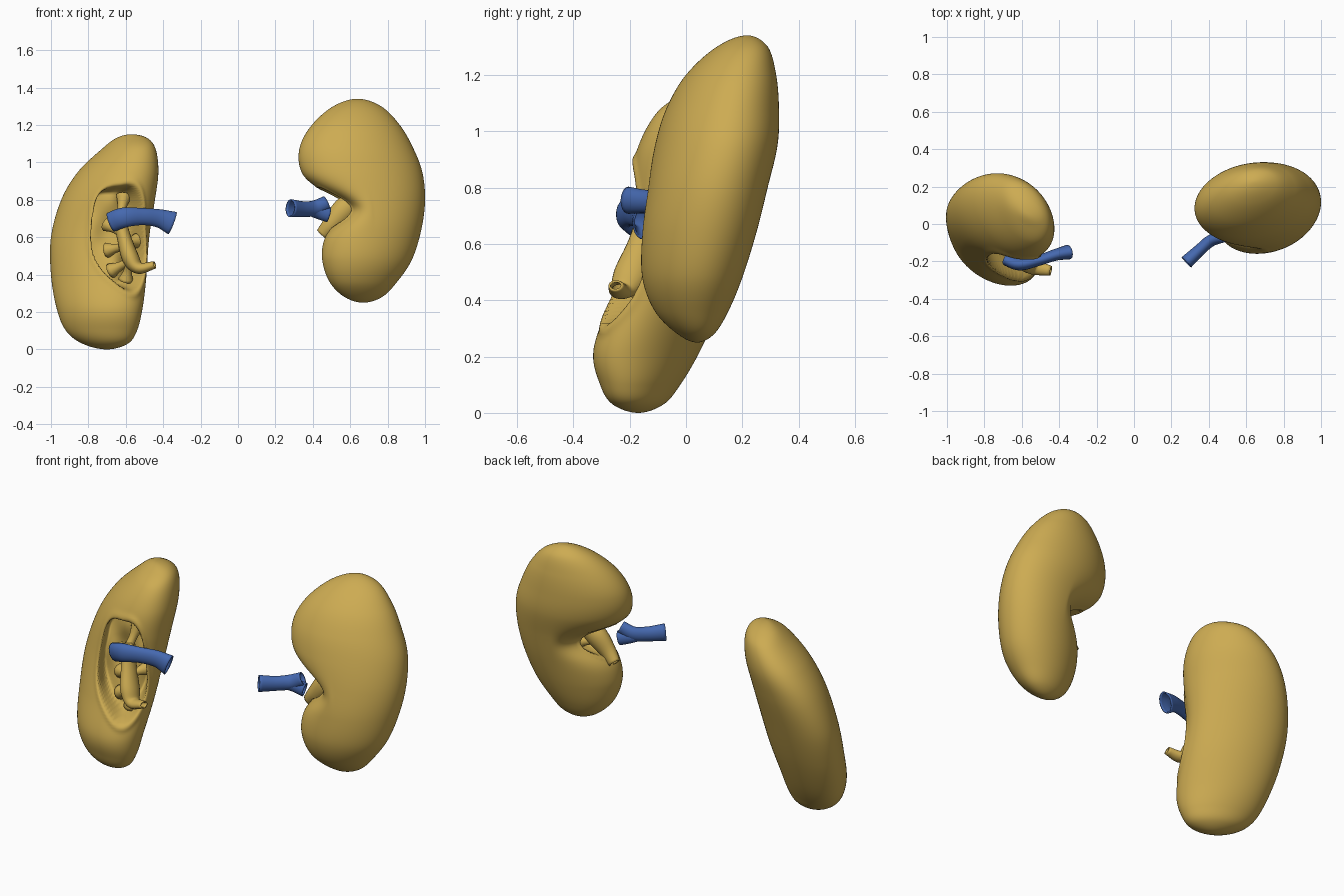
import bpy, math
from mathutils import Vector

if "Cube" in bpy.data.objects:
    bpy.data.objects.remove(bpy.data.objects["Cube"])


def material(name, col):
    m = bpy.data.materials.new(name)
    m.diffuse_color = (*col, 1)
    m.use_nodes = True
    m.node_tree.nodes["Principled BSDF"].inputs["Base Color"].default_value = m.diffuse_color
    return m


GOLD = material("tissue_gold", (0.61, 0.41, 0.085))
BLUE = material("vein_blue", (0.06, 0.14, 0.43))


def spline(a, b, c, d, t):
    return [0.5 * (2 * q + (r - p) * t + (2 * p - 5 * q + 4 * r - s) * t * t
                   + (3 * q - p - 3 * r + s) * t ** 3) for p, q, r, s in zip(a, b, c, d)]


def smooth_step(e0, e1, v):
    t = min(1, max(0, (v - e0) / (e1 - e0)))
    return t * t * (3 - 2 * t)


def make(name, verts, faces, mat):
    me = bpy.data.meshes.new(name)
    me.from_pydata(verts, [], faces)
    for p in me.polygons:
        p.use_smooth = True
    me.materials.append(mat)
    ob = bpy.data.objects.new(name, me)
    bpy.context.collection.objects.link(ob)
    return ob


def grid_faces(rows, n):
    return [(i * n + j, i * n + (j + 1) % n, (i + 1) * n + (j + 1) % n, (i + 1) * n + j)
            for i in range(rows - 1) for j in range(n)]


def kidney(name, keys, phi, facing, hilum, size, dip, sigma, depth, seg=160, sub=14):
    """Loft oval sections (z, x0, x1, y0, y1), then press in the hilum."""
    k = [[z, (x0 + x1) / 2, (y0 + y1) / 2, (x1 - x0) / 2, (y1 - y0) / 2]
         for z, x0, x1, y0, y1 in keys]

    def mirrored(end, inner):
        # phantom section past the pole keeps the ends round
        c = [2 * end[i] - inner[i] for i in (1, 2)]
        return [inner[0], c[0], c[1], -inner[3], -inner[4]]

    k = [mirrored(k[0], k[1])] + k + [mirrored(k[-1], k[-2])]
    rings = [spline(*k[i:i + 4], s / sub) for i in range(len(k) - 3) for s in range(sub)][1:]
    d = Vector((*facing, 0)).normalized()
    side = Vector((-d.y, d.x, 0))
    h = Vector(hilum)
    verts = []
    for z, cx, cy, hx, hy in rings:
        offs = [Vector((hx * math.cos(a), hy * math.sin(a - phi), 0))
                for a in (2 * math.pi * j / seg for j in range(seg))]
        reach = max(o.dot(d) for o in offs)
        for o in offs:
            p = Vector((cx, cy, z)) + o
            t = o.dot(d) / reach
            if t > 0:
                u, v = (p - h).dot(side) / size[0], (z - h.z) / size[1]
                r = (abs(u) ** 2.3 + abs(v) ** 2.3) ** (1 / 2.3)
                ang = math.atan2(v, u)
                r *= 1 + 0.03 * math.sin(3 * ang + 1) + 0.03 * math.sin(5 * ang)
                push = dip * t * math.exp(-((z - h.z) / sigma) ** 2)
                push -= 0.008 * math.exp(-((r - 1.06) / 0.06) ** 2)
                # cavity floor with soft lobes
                lobes = 0.02 * math.sin(5 * v + 1) * math.cos(4 * u)
                push += (depth + lobes) * smooth_step(1.0, 0.84, r)
                p -= d * push
            verts.append(p)
    n = len(rings)
    faces = grid_faces(n, seg)
    for pole, row, flip in ((k[1], 0, True), (k[-2], n - 1, False)):
        verts.append(Vector((pole[1], pole[2], pole[0])))
        c = len(verts) - 1
        for j in range(seg):
            a, b = row * seg + j, row * seg + (j + 1) % seg
            faces.append((b, a, c) if flip else (a, b, c))
    return make(name, verts, faces, GOLD)


def tube(name, pts, mat, flat=0.8, seg=20, sub=6, wall=0.007):
    """Open hollow tube through (x, y, z, radius) points."""
    ext = [[2 * a - b for a, b in zip(pts[0], pts[1])]] + [list(p) for p in pts]
    ext.append([2 * a - b for a, b in zip(pts[-1], pts[-2])])
    path = [spline(*ext[i:i + 4], s / sub) for i in range(len(pts) - 1) for s in range(sub)]
    path.append(list(pts[-1]))
    co = [Vector(p[:3]) for p in path]
    whole = (co[-1] - co[0]).normalized()
    ref = Vector((0, 0, 1)) if abs(whole.y) > 0.75 else Vector((0, 1, 0))
    verts = []
    for i, p in enumerate(path):
        tan = (co[min(i + 1, len(co) - 1)] - co[max(i - 1, 0)]).normalized()
        s = tan.cross(ref).normalized()
        nrm = s.cross(tan)
        for j in range(seg):
            a = 2 * math.pi * j / seg
            verts.append(co[i] + p[3] * (s * math.cos(a) + nrm * flat * math.sin(a)))
    ob = make(name, verts, grid_faces(len(path), seg), mat)
    mod = ob.modifiers.new("wall", 'SOLIDIFY')
    mod.thickness = wall
    mod.offset = 0
    return ob


# kidney bodies
kidney("kidney_left_side", [
    (0, -.70, -.70, -.17, -.17), (.03, -.83, -.59, -.26, -.08), (.10, -.92, -.54, -.305, -.02),
    (.22, -.97, -.51, -.33, .05), (.40, -1.0, -.485, -.28, .13), (.60, -1.0, -.465, -.235, .20),
    (.80, -.945, -.44, -.21, .255), (.95, -.855, -.425, -.17, .27), (1.07, -.73, -.44, -.10, .23),
    (1.13, -.65, -.485, -.01, .15), (1.15, -.57, -.57, .06, .06)],
    math.radians(21), (.45, -.89), (-.618, -.21, .60), (.138, .285), .03, .22, .16)

kidney("kidney_right_side", [
    (.25, .67, .67, .04, .04), (.28, .57, .77, -.03, .10), (.36, .49, .85, -.11, .15),
    (.48, .45, .93, -.155, .20), (.64, .45, .98, -.155, .25), (.80, .41, 1.0, -.135, .29),
    (.95, .335, .985, -.11, .325), (1.08, .33, .935, -.07, .33), (1.20, .395, .865, 0, .32),
    (1.30, .51, .765, .11, .29), (1.34, .64, .64, .22, .22)],
    math.radians(-10), (-1, -.06), (.55, .035, .755), (.095, .11), .165, .10, .12)

# veins
tube("vein_left_side", [(-.68, -.19, .68, .05), (-.61, -.215, .705, .05), (-.51, -.195, .71, .042),
                        (-.42, -.165, .70, .046), (-.35, -.15, .675, .06)], BLUE, .6)
tube("vein_right_side", [(.28, -.205, .755, .045), (.35, -.14, .75, .038), (.41, -.09, .755, .038),
                         (.475, -.07, .785, .034)], BLUE, .75)
tube("vein_right_branch", [(.39, -.105, .748, .032), (.43, -.08, .735, .034),
                           (.485, -.065, .72, .038)], BLUE, .75)

# collecting funnels leading to the ureter stubs
tube("pelvis_left_side", [(-.64, -.12, .72, .03), (-.61, -.155, .60, .034),
                          (-.575, -.195, .49, .042), (-.53, -.23, .435, .028),
                          (-.445, -.25, .452, .016)], GOLD, 1.4)
tube("pelvis_right_side", [(.64, .05, .81, .04), (.57, .03, .75, .06), (.50, .02, .67, .045),
                           (.45, .03, .615, .032)], GOLD, .8)

# calyx branches spreading from the funnels to the cavity floors
calyces = {
    "left": [((-.63, -.13, .70), (-.61, -.06, .82)), ((-.62, -.15, .62), (-.70, -.08, .67)),
             ((-.61, -.16, .55), (-.70, -.10, .53)), ((-.58, -.19, .47), (-.68, -.13, .42)),
             ((-.58, -.19, .46), (-.60, -.15, .37)), ((-.60, -.16, .56), (-.54, -.08, .58))],
    "right": [((.57, .03, .76), (.67, -.01, .74)), ((.56, .03, .72), (.67, .06, .70))]}
for tag, items in calyces.items():
    for i, (a, b) in enumerate(items):
        a, b = Vector(a), Vector(b)
        tube(f"calyx_{tag}_{i + 1}", [(*a, .02), (*a.lerp(b, .5), .02), (*b, .038)], GOLD, 1, 14, 4)
